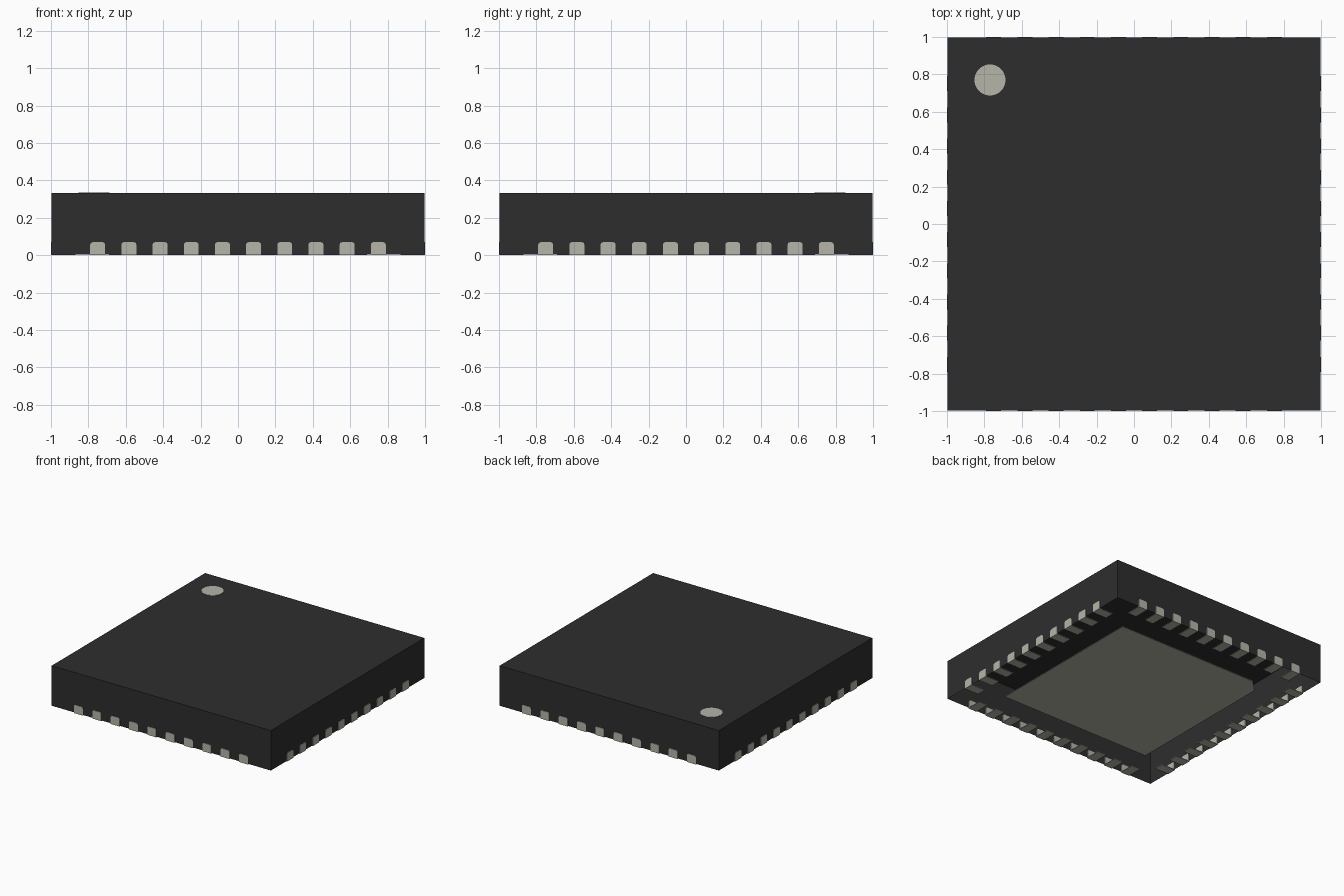
import bpy, bmesh, math
from mathutils import Matrix

HALF = 0.996      # half width of the case
TOP = 0.333       # top of the case
PINS = 10
PITCH = 1.5 / (PINS - 1)

cube = bpy.data.objects.get("Cube")
if cube:
    bpy.data.objects.remove(cube, do_unlink=True)


def make_material(name, rgb):
    mat = bpy.data.materials.new(name)
    mat.use_nodes = True
    mat.diffuse_color = (*rgb, 1)
    mat.node_tree.nodes["Principled BSDF"].inputs["Base Color"].default_value = (*rgb, 1)
    return mat


def add_object(name, bm, mat):
    bmesh.ops.recalc_face_normals(bm, faces=bm.faces)
    mesh = bpy.data.meshes.new(name)
    bm.to_mesh(mesh)
    bm.free()
    mesh.materials.append(mat)
    obj = bpy.data.objects.new(name, mesh)
    bpy.context.collection.objects.link(obj)
    return obj


def prism(bm, outline, offset):
    """Extrude a closed 3D outline along an offset."""
    face = bm.faces.new([bm.verts.new(p) for p in outline])
    ext = bmesh.ops.extrude_face_region(bm, geom=[face], use_keep_orig=True)
    moved = [v for v in ext["geom"] if isinstance(v, bmesh.types.BMVert)]
    bmesh.ops.translate(bm, verts=moved, vec=offset)


black = make_material("black plastic", (0.027, 0.027, 0.027))
metal = make_material("tinned metal", (0.46, 0.46, 0.40))

# Case: thin shell, open underneath
bm = bmesh.new()
square = [(-HALF, -HALF), (HALF, -HALF), (HALF, HALF), (-HALF, HALF)]
prism(bm, [(x, y, 0.004) for x, y in square], (0, 0, TOP - 0.004))
bottom = [f for f in bm.faces if f.calc_center_median().z < 0.01]
bmesh.ops.delete(bm, geom=bottom, context="FACES_ONLY")
add_object("case", bm, black)

# Leads: a rounded upright plate and a flat foot, repeated on four sides
W, H, R = 0.04, 0.07, 0.014
arc = [math.radians(a) for a in (0, 30, 60, 90)]
right = [(W - R + R * math.cos(a), H - R + R * math.sin(a)) for a in arc]
plate = [(-W, 0), (W, 0)] + right + [(-x, z) for x, z in reversed(right)]
foot = [(-W, -0.99), (W, -0.99), (W, -0.87), (-W, -0.87)]

for side, turn in (("front", 0), ("left", 90), ("back", 180), ("right", 270)):
    bm = bmesh.new()
    for i in range(PINS):
        cx = (i - (PINS - 1) / 2) * PITCH
        prism(bm, [(cx + x, -1, z) for x, z in plate], (0, 0.01, 0))
        prism(bm, [(cx + x, y, 0) for x, y in foot], (0, 0, 0.005))
    bm.transform(Matrix.Rotation(math.radians(turn), 4, "Z"))
    add_object(side + "_leads", bm, metal)

# Thermal pad with one cut corner beside the first lead
P, CUT = 0.69, 0.1
bm = bmesh.new()
pad = [(-P, -P), (P, -P), (P, P), (-P + CUT, P), (-P, P - CUT)]
prism(bm, [(x, y, 0) for x, y in pad], (0, 0, 0.005))
add_object("thermal_pad", bm, metal)

# Round orientation mark on the top
bm = bmesh.new()
bmesh.ops.create_cone(bm, cap_ends=True, segments=48, radius1=0.083, radius2=0.083,
                      depth=0.004, matrix=Matrix.Translation((-0.77, 0.77, TOP)))
add_object("orientation_mark", bm, metal)
